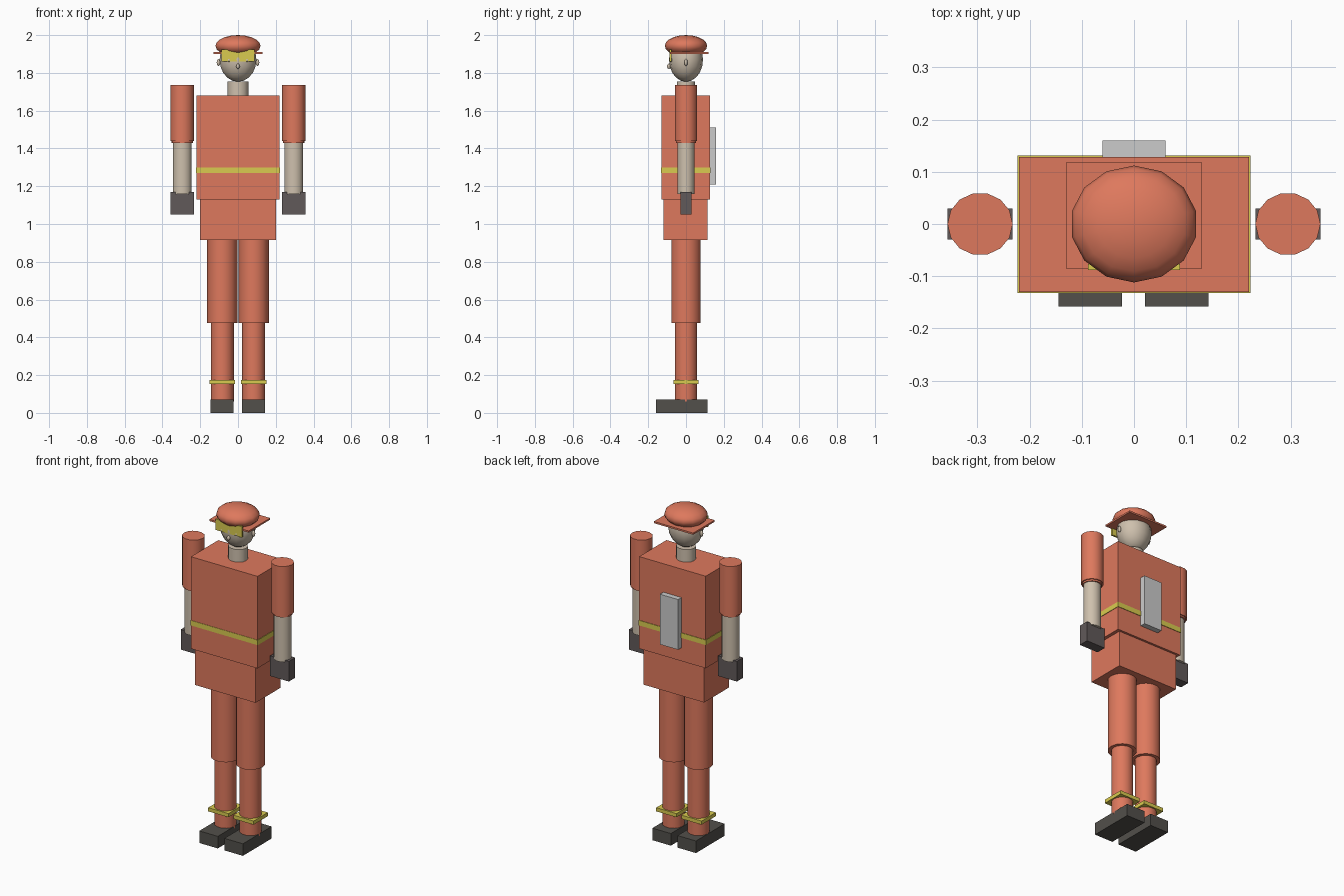
import bpy, bmesh
from math import radians
from mathutils import Matrix, Vector

if "Cube" in bpy.data.objects:
    bpy.data.objects.remove(bpy.data.objects["Cube"])

SIDES = 14


def material(name, color):
    m = bpy.data.materials.new(name)
    m.diffuse_color = (*color, 1)
    m.use_nodes = True
    m.node_tree.nodes["Principled BSDF"].inputs["Base Color"].default_value = m.diffuse_color
    return m


ORANGE = material("orange_cloth", (0.73, 0.19, 0.11))
YELLOW = material("yellow_trim", (0.70, 0.60, 0.08))
SKIN = material("skin", (0.62, 0.53, 0.42))
GLOVE = material("glove", (0.12, 0.10, 0.10))
BOOT = material("boot", (0.085, 0.08, 0.07))


def finish(name, bm, mat, smooth):
    me = bpy.data.meshes.new(name)
    bm.to_mesh(me)
    bm.free()
    ob = bpy.data.objects.new(name, me)
    bpy.context.collection.objects.link(ob)
    if mat:
        me.materials.append(mat)
    if smooth:
        bpy.ops.object.select_all(action='DESELECT')
        ob.select_set(True)
        bpy.context.view_layer.objects.active = ob
        bpy.ops.object.shade_smooth_by_angle(angle=radians(40))
    return ob


def box(name, lo, hi, mat=None):
    lo, hi = Vector(lo), Vector(hi)
    bm = bmesh.new()
    bmesh.ops.create_cube(bm, size=1, matrix=Matrix.Translation((lo + hi) / 2)
                          @ Matrix.Diagonal((*(hi - lo), 1)))
    return finish(name, bm, mat, False)


def tube(name, x, rx, ry, z0, z1, mat):
    bm = bmesh.new()
    bmesh.ops.create_cone(
        bm, cap_ends=True, segments=SIDES, radius1=1, radius2=1, depth=1,
        matrix=Matrix.Translation((x, 0, (z0 + z1) / 2))
        @ Matrix.Diagonal((rx, ry, z1 - z0, 1)) @ Matrix.Rotation(radians(90), 4, 'Z'))
    return finish(name, bm, mat, True)


def ball(name, loc, r, mat, rings=10):
    bm = bmesh.new()
    bmesh.ops.create_uvsphere(bm, u_segments=SIDES, v_segments=rings, radius=1,
                              matrix=Matrix.Translation(loc) @ Matrix.Diagonal((*r, 1)))
    return finish(name, bm, mat, True)


# Trunk
box("torso", (-0.22, -0.13, 1.13), (0.22, 0.128, 1.68), ORANGE)
box("hips", (-0.20, -0.12, 0.915), (0.20, 0.115, 1.13), ORANGE)
box("belt_stripe", (-0.223, -0.132, 1.27), (0.223, 0.131, 1.30), YELLOW)
box("back_pack", (-0.06, 0.128, 1.21), (0.06, 0.16, 1.51))

# Head and cap
tube("neck", 0, 0.055, 0.05, 1.66, 1.755, SKIN)
ball("head", (0, 0, 1.87), (0.10, 0.09, 0.117), SKIN)
ball("nose", (0, -0.09, 1.835), (0.010, 0.011, 0.014), SKIN, 6)
ball("cap_dome", (0, 0, 1.943), (0.122, 0.112, 0.057), ORANGE)
box("cap_brim", (-0.13, -0.085, 1.90), (0.13, 0.118, 1.91), ORANGE)
box("cap_badge_plate", (-0.088, -0.088, 1.86), (0.088, -0.077, 1.925), YELLOW)

for side, s in (("left", 1), ("right", -1)):
    # Face details
    ball(f"{side}_eye", (s * 0.048, -0.08, 1.868), (0.010, 0.010, 0.010), SKIN, 6)
    ball(f"{side}_ear", (s * 0.103, 0, 1.855), (0.010, 0.009, 0.019), SKIN, 6)

    # Arm
    a = s * 0.295
    tube(f"{side}_sleeve", a, 0.0625, 0.06, 1.44, 1.737, ORANGE)
    tube(f"{side}_cuff", a, 0.056, 0.054, 1.43, 1.45, ORANGE)
    tube(f"{side}_forearm", a, 0.05, 0.046, 1.16, 1.44, SKIN)
    box(f"{side}_glove", (a - 0.0625, -0.03, 1.05), (a + 0.0625, 0.03, 1.17), GLOVE)

    # Leg
    c = s * 0.083
    tube(f"{side}_thigh", c, 0.08, 0.08, 0.475, 0.925, ORANGE)
    tube(f"{side}_shin", c, 0.061, 0.06, 0.06, 0.49, ORANGE)
    box(f"{side}_ankle_stripe", (c - 0.067, -0.067, 0.153), (c + 0.067, 0.067, 0.175), YELLOW)
    box(f"{side}_boot", (c - 0.062, -0.158, 0), (c + 0.06, 0.113, 0.072), BOOT)
